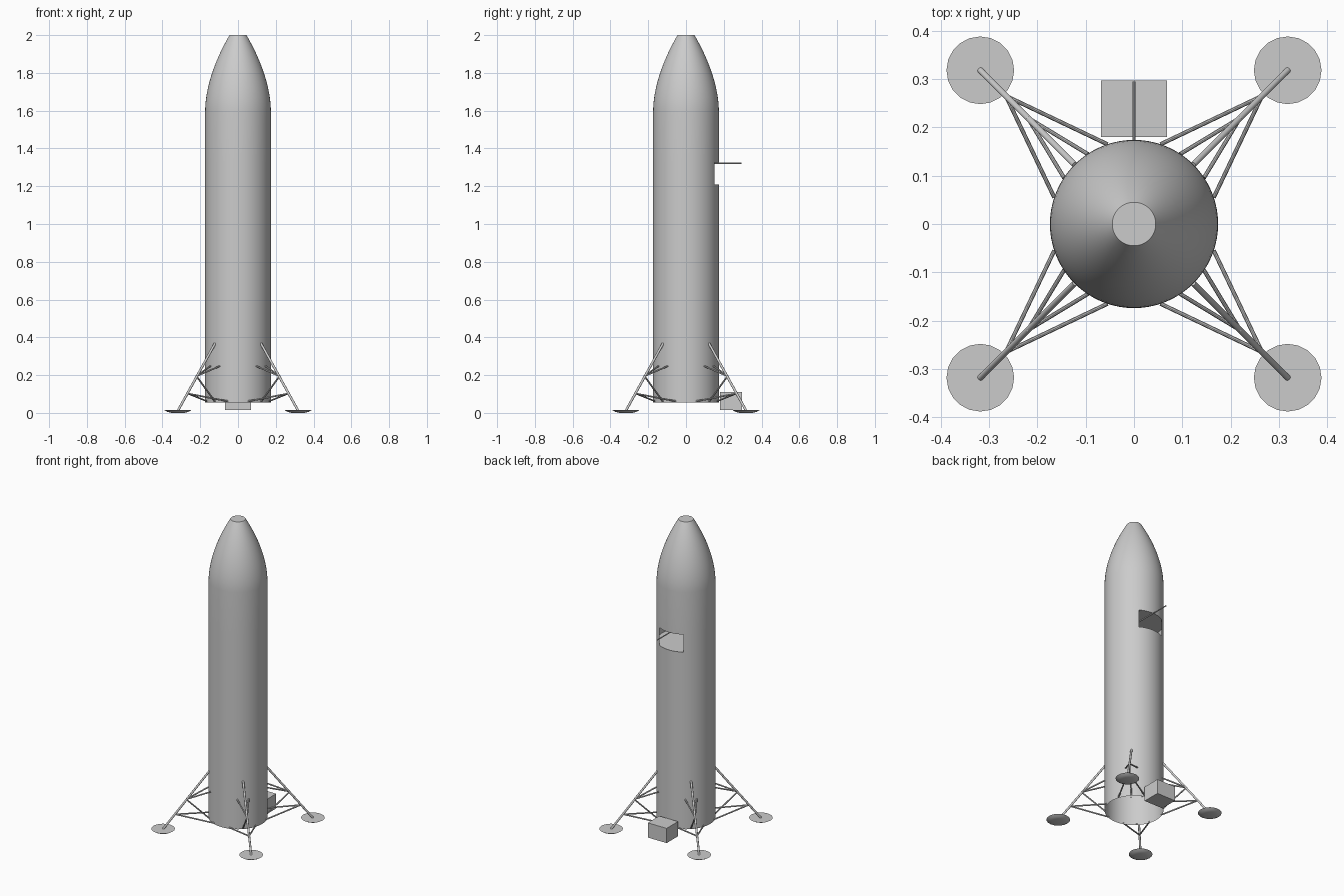
import bpy, bmesh, math
from mathutils import Vector

if "Cube" in bpy.data.objects:
    bpy.data.objects.remove(bpy.data.objects["Cube"])

steel = bpy.data.materials.new("steel_grey")
steel.diffuse_color = (0.6, 0.6, 0.6, 1)
steel.use_nodes = True
steel.node_tree.nodes["Principled BSDF"].inputs["Base Color"].default_value = steel.diffuse_color


def finish(bm, name, smooth=True):
    bmesh.ops.recalc_face_normals(bm, faces=bm.faces)
    me = bpy.data.meshes.new(name)
    bm.to_mesh(me)
    bm.free()
    me.materials.append(steel)
    ob = bpy.data.objects.new(name, me)
    bpy.context.collection.objects.link(ob)
    if smooth:
        bpy.ops.object.select_all(action='DESELECT')
        ob.select_set(True)
        bpy.context.view_layer.objects.active = ob
        bpy.ops.object.shade_smooth_by_angle(angle=math.radians(35))
    return ob


def ring(bm, r, z, n, cx=0, cy=0):
    return [bm.verts.new((cx + r * math.cos(2 * math.pi * i / n),
                          cy + r * math.sin(2 * math.pi * i / n), z)) for i in range(n)]


def lathe(bm, profile, n, cx=0, cy=0, cap_bottom=True, skip=lambda i, k: False):
    rings = [ring(bm, r, z, n, cx, cy) for r, z in profile]
    for k in range(len(rings) - 1):
        a, b = rings[k], rings[k + 1]
        for i in range(n):
            j = (i + 1) % n
            if not skip(i, k):
                bm.faces.new((a[i], a[j], b[j], b[i]))
    bm.faces.new(rings[-1])
    if cap_bottom:
        bm.faces.new(rings[0])


def rod(bm, p, q, r, n=10):
    p, q = Vector(p), Vector(q)
    d = q - p
    m = d.to_track_quat('Z', 'Y').to_matrix().to_4x4()
    m.translation = (p + q) / 2
    bmesh.ops.create_cone(bm, cap_ends=True, segments=n, radius1=r, radius2=r,
                          depth=d.length, matrix=m)


# Hull: open tube with a hatch opening at the back, and a curved nose
R, N = 0.174, 72
profile = [(R, 0.055), (R, 1.21), (R, 1.325), (R, 1.6)]
for s in range(1, 17):
    t = s / 16
    profile.append((R - (R - 0.045) * t ** 1.8, 1.6 + 0.4 * t))
bm = bmesh.new()
lathe(bm, profile, N, cap_bottom=False, skip=lambda i, k: k == 1 and 12 <= i < 24)
finish(bm, "hull")

# Cargo bay floor and ceiling
for name, z in (("bay_floor", 1.208), ("bay_ceiling", 1.327)):
    bm = bmesh.new()
    bm.faces.new(ring(bm, R - 0.001, z, N))
    finish(bm, name, False)

# Hoist beam reaching out of the hatch
bm = bmesh.new()
rod(bm, (0, 0.05, 1.322), (0, 0.295, 1.322), 0.0035)
finish(bm, "hoist_beam")

# Lift cabin near the ground
bm = bmesh.new()
bmesh.ops.create_cube(bm, size=1)
bmesh.ops.scale(bm, vec=(0.136, 0.117, 0.096), verts=bm.verts)
bmesh.ops.translate(bm, vec=(0, 0.238, 0.063), verts=bm.verts)
finish(bm, "lift_cabin", False)

# Four landing legs with bracing struts and foot pads
for name, sx, sy in (("front_left", -1, -1), ("front_right", 1, -1),
                     ("back_left", -1, 1), ("back_right", 1, 1)):
    def P(x, y, z):
        return (sx * x, sy * y, z)
    bm = bmesh.new()
    rod(bm, P(0.318, 0.318, 0.012), P(0.122, 0.122, 0.367), 0.0065, 12)
    knee, ankle = P(0.22, 0.22, 0.195), P(0.265, 0.265, 0.102)
    rod(bm, knee, P(0.122, 0.122, 0.06), 0.0045)
    for a, b in ((0.145, 0.096), (0.096, 0.145)):
        rod(bm, knee, P(a, b, 0.248), 0.0045)
    for a, b in ((0.165, 0.055), (0.055, 0.165)):
        rod(bm, ankle, P(a, b, 0.062), 0.0045)
    finish(bm, name + "_leg")
    bm = bmesh.new()
    lathe(bm, [(0.035, 0.0), (0.055, 0.005), (0.07, 0.014)], 20, sx * 0.318, sy * 0.318)
    finish(bm, name + "_foot_pad")
